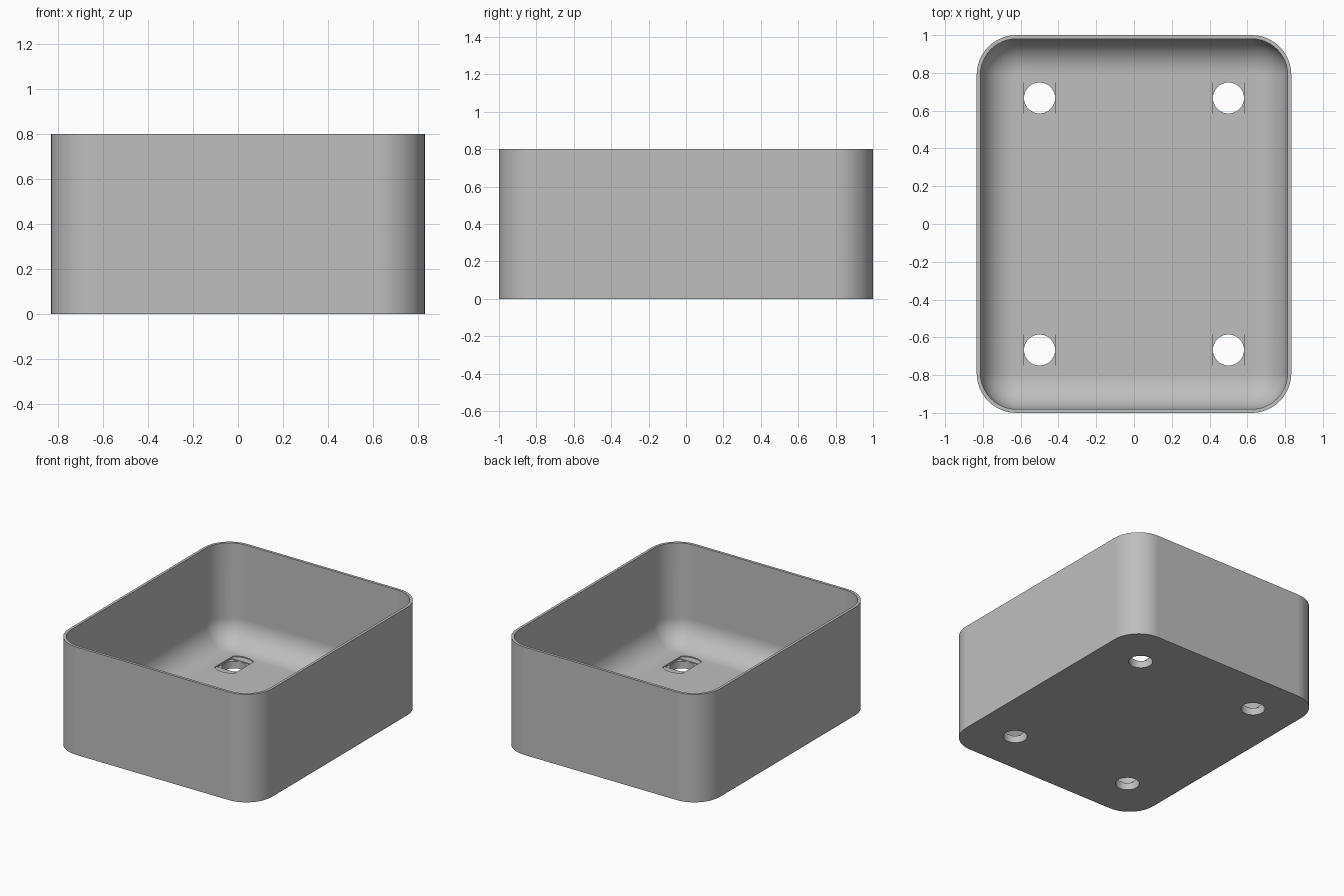
import bpy, bmesh, math

cube = bpy.data.objects.get("Cube")
if cube:
    bpy.data.objects.remove(cube, do_unlink=True)

HX, HY, HEIGHT, CORNER = 0.833, 1.0, 0.8, 0.21
WALL, FLOOR, FILLET = 0.02, 0.067, 0.18
HOLE, HEAD, LAYER = 0.082, 0.138, 0.007

grey = bpy.data.materials.new("mid grey")
grey.use_nodes = True
grey.diffuse_color = (0.52, 0.52, 0.52, 1)
grey.node_tree.nodes["Principled BSDF"].inputs["Base Color"].default_value = grey.diffuse_color


def rounded_rect(inset, steps=12):
    """Outline of the tray, moved inward by inset."""
    r = CORNER - inset
    pts = []
    for i, (sx, sy) in enumerate([(1, 1), (-1, 1), (-1, -1), (1, -1)]):
        for k in range(steps + 1):
            a = math.pi / 2 * (i + k / steps)
            pts.append((sx * (HX - CORNER) + r * math.cos(a),
                        sy * (HY - CORNER) + r * math.sin(a)))
    return pts


def loft(name, rings):
    """Skin a stack of (outline, z) rings and cap both ends."""
    bm = bmesh.new()
    loops = [[bm.verts.new((x, y, z)) for x, y in pts] for pts, z in rings]
    n = len(loops[0])
    for a, b in zip(loops, loops[1:]):
        for i in range(n):
            j = (i + 1) % n
            bm.faces.new((a[i], a[j], b[j], b[i]))
    bm.faces.new(loops[0][::-1])
    bm.faces.new(loops[-1])
    bmesh.ops.recalc_face_normals(bm, faces=bm.faces)
    mesh = bpy.data.meshes.new(name)
    bm.to_mesh(mesh)
    bm.free()
    obj = bpy.data.objects.new(name, mesh)
    bpy.context.collection.objects.link(obj)
    mesh.materials.append(grey)
    return obj


# Tray: outer wall, rim, inner wall, then the rounded transition to the floor
rings = [(rounded_rect(0), 0), (rounded_rect(0), HEIGHT), (rounded_rect(WALL), HEIGHT)]
for k in range(13):
    a = math.pi / 2 * k / 12
    rings.append((rounded_rect(WALL + FILLET * (1 - math.cos(a))),
                  FLOOR + FILLET * (1 - math.sin(a))))
tray = loft("tray", rings)

# Outlines of the stepped screw holes
circle = [(HOLE * math.cos(math.tau * i / 40), HOLE * math.sin(math.tau * i / 40))
          for i in range(40)]
s = HOLE + 0.0005
square = [(-s, -s), (s, -s), (s, s), (-s, s)]
w = s + 0.0005
spread = math.asin(w / HEAD)
slot = []
for side in (0, math.pi):
    for k in range(13):
        a = side + math.pi / 2 - spread + 2 * spread * k / 12
        slot.append((HEAD * math.cos(a), HEAD * math.sin(a)))

# Cut a slot, a square step and a round hole near each corner
bpy.context.view_layer.objects.active = tray
tray.select_set(True)
for cx in (-0.5, 0.5):
    for cy in (-0.667, 0.667):
        for outline, z in ((slot, FLOOR - LAYER), (square, FLOOR - 2 * LAYER), (circle, -0.1)):
            pts = [(cx + x, cy + y) for x, y in outline]
            cutter = loft("hole_cutter", [(pts, z), (pts, FLOOR + 0.1)])
            cutter.hide_render = True
            mod = tray.modifiers.new("hole", "BOOLEAN")
            mod.operation = "DIFFERENCE"
            mod.solver = "EXACT"
            mod.object = cutter
            bpy.ops.object.modifier_apply(modifier=mod.name)
            bpy.data.objects.remove(cutter, do_unlink=True)

bpy.ops.object.shade_smooth_by_angle(angle=math.radians(30))
normals = tray.modifiers.new("flat floor shading", "WEIGHTED_NORMAL")
normals.keep_sharp = True
